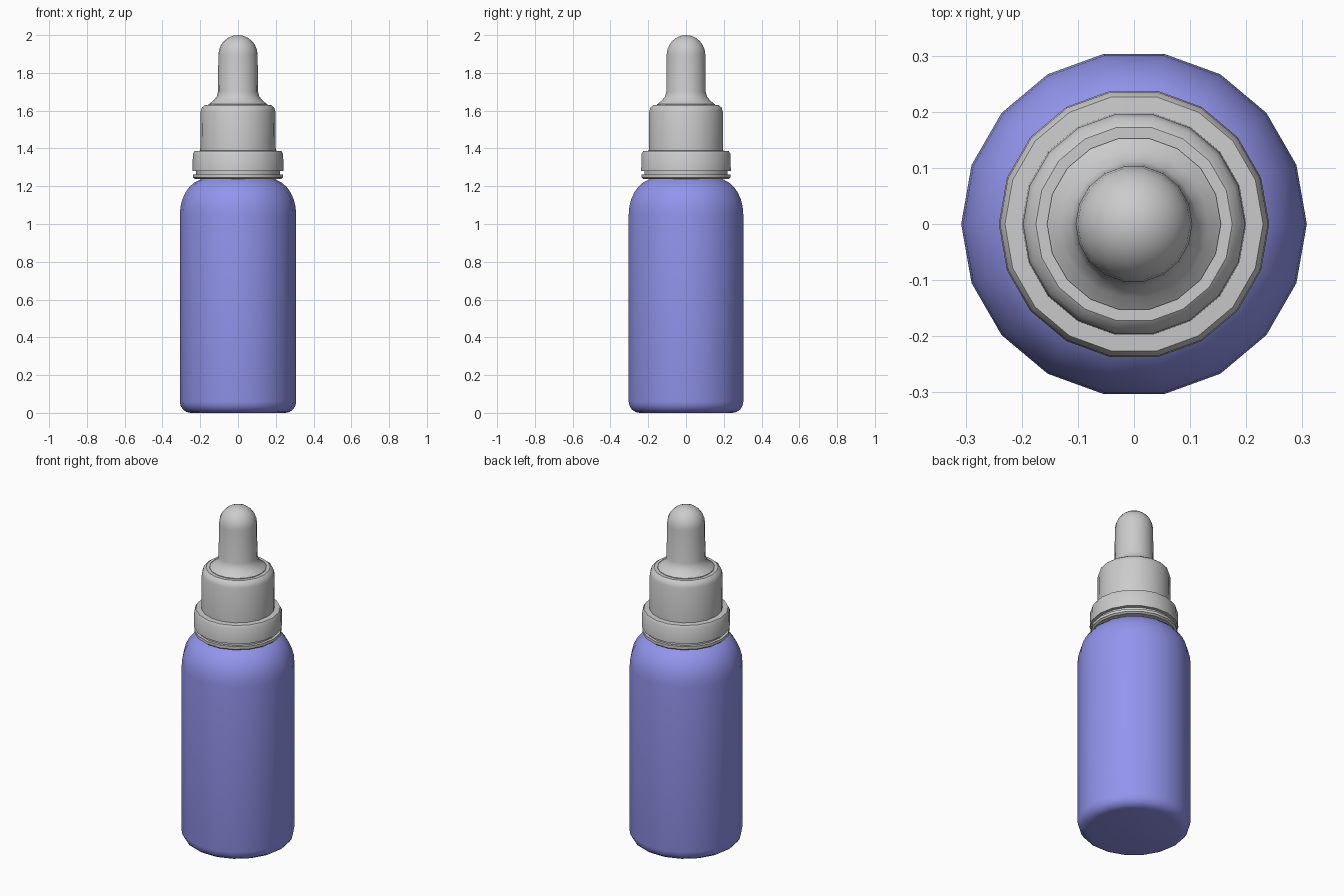
import bpy, bmesh, math

if "Cube" in bpy.data.objects:
    bpy.data.objects.remove(bpy.data.objects["Cube"])

SIDES = 18

def lathe(name, profile, color=None, angle=35):
    """Revolve an (r, z) profile about z; r = 0 makes a pole."""
    bm = bmesh.new()
    rings = []
    for r, z in profile:
        if r == 0:
            rings.append([bm.verts.new((0, 0, z))] * SIDES)
        else:
            rings.append([bm.verts.new((r * math.cos(2 * math.pi * i / SIDES),
                                        r * math.sin(2 * math.pi * i / SIDES), z))
                          for i in range(SIDES)])
    for a, b in zip(rings, rings[1:]):
        for i in range(SIDES):
            j = (i + 1) % SIDES
            bm.faces.new(list(dict.fromkeys((a[i], a[j], b[j], b[i]))))
    bmesh.ops.recalc_face_normals(bm, faces=bm.faces)
    mesh = bpy.data.meshes.new(name)
    bm.to_mesh(mesh)
    bm.free()
    obj = bpy.data.objects.new(name, mesh)
    bpy.context.collection.objects.link(obj)
    if color:
        mat = bpy.data.materials.new(name)
        mat.diffuse_color = color
        mat.use_nodes = True
        mat.node_tree.nodes["Principled BSDF"].inputs["Base Color"].default_value = mat.diffuse_color
        mesh.materials.append(mat)
    bpy.ops.object.select_all(action='DESELECT')
    obj.select_set(True)
    bpy.context.view_layer.objects.active = obj
    bpy.ops.object.shade_smooth_by_angle(angle=math.radians(angle))
    return obj

def arc(cr, cz, rr, rz, a0, a1, n):
    """Points on an ellipse arc in the (r, z) plane, degrees."""
    return [(cr + rr * math.cos(math.radians(a0 + (a1 - a0) * i / n)),
             cz + rz * math.sin(math.radians(a0 + (a1 - a0) * i / n)))
            for i in range(n + 1)]

# Bottle: flat base, rounded heel, rounded shoulder and hidden neck
lathe("bottle",
      [(0, 0.0)] + arc(0.25, 0.06, 0.058, 0.06, -90, 0, 4)
      + arc(0.168, 1.05, 0.14, 0.19, 0, 76, 6)
      + [(0.18, 1.25), (0.18, 1.36), (0, 1.36)],
      (0.29, 0.30, 0.85, 1), 50)

# Tamper ring under the cap
lathe("tamper_ring", [(0.185, 1.238), (0.228, 1.238), (0.238, 1.246),
                      (0.238, 1.262), (0.185, 1.262), (0.185, 1.238)])

# Cap: skirt, collar and bevelled top
lathe("cap", [(0, 1.255), (0.222, 1.255), (0.222, 1.28), (0.241, 1.28),
              (0.239, 1.37), (0.23, 1.386), (0.2, 1.388),
              (0.198, 1.595), (0.191, 1.617), (0.175, 1.63), (0, 1.63)])

# Rubber bulb: flared foot, straight stem, domed tip
lathe("rubber_bulb",
      [(0, 1.625), (0.155, 1.625), (0.155, 1.634), (0.132, 1.652),
       (0.113, 1.674), (0.106, 1.70)]
      + arc(0, 1.895, 0.104, 0.105, 0, 75, 5) + [(0, 2.0)], angle=40)
